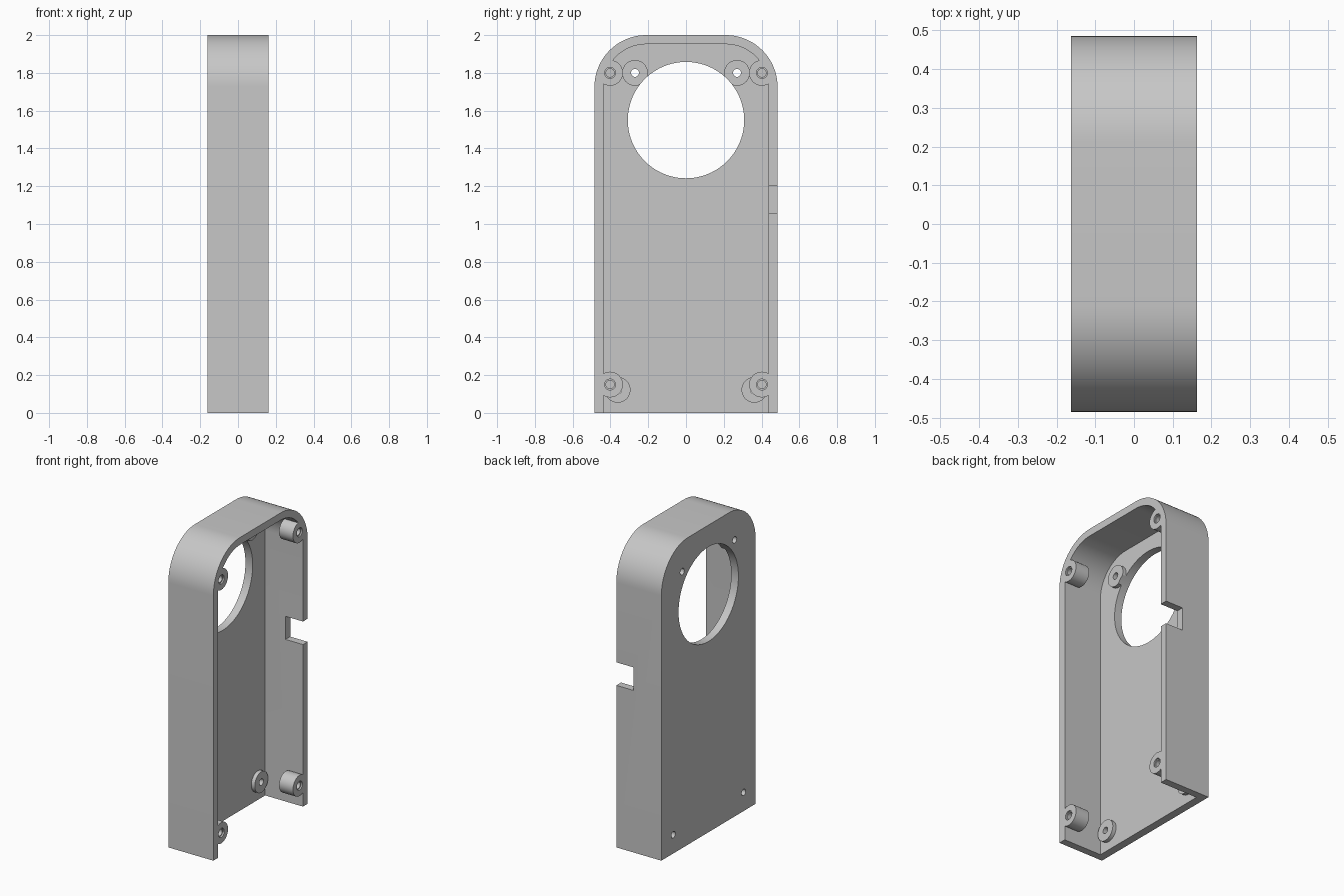
import bpy
import bmesh
from math import sin, cos, pi, radians

cube = bpy.data.objects.get("Cube")
if cube:
    bpy.data.objects.remove(cube)

# Main dimensions
HALF_X, HALF_Y, HEIGHT = 0.162, 0.485, 2.0
WALL, PLATE, CORNER = 0.048, 0.052, 0.275
PLATE_TOP = -HALF_X + PLATE

grey = bpy.data.materials.new("plain grey")
grey.use_nodes = True
colour = (0.57, 0.57, 0.57, 1)
grey.diffuse_color = colour
grey.node_tree.nodes["Principled BSDF"].inputs["Base Color"].default_value = colour


def prism(name, outline, x0, x1):
    """Extrude a y-z outline along x."""
    bm = bmesh.new()
    face = bm.faces.new([bm.verts.new((x0, y, z)) for y, z in outline])
    ext = bmesh.ops.extrude_face_region(bm, geom=[face])
    verts = [v for v in ext["geom"] if isinstance(v, bmesh.types.BMVert)]
    bmesh.ops.translate(bm, verts=verts, vec=(x1 - x0, 0, 0))
    bmesh.ops.recalc_face_normals(bm, faces=bm.faces)
    mesh = bpy.data.meshes.new(name)
    bm.to_mesh(mesh)
    bm.free()
    mesh.materials.append(grey)
    obj = bpy.data.objects.new(name, mesh)
    bpy.context.collection.objects.link(obj)
    return obj


def arc(cy, cz, r, start, end, steps):
    angles = [radians(start + (end - start) * i / steps) for i in range(steps + 1)]
    return [(cy + r * cos(a), cz + r * sin(a)) for a in angles]


def arch(inset, bottom):
    """Upright outline with square feet and rounded shoulders."""
    half, r = HALF_Y - inset, CORNER - inset
    cy, cz = HALF_Y - CORNER, HEIGHT - CORNER
    return ([(-half, bottom), (half, bottom)]
            + arc(cy, cz, r, 0, 90, 20) + arc(-cy, cz, r, 90, 180, 20))


def cylinder(name, y, z, r, x0, x1, sides=32):
    return prism(name, arc(y, z, r, 0, 360, sides)[:-1], x0, x1)


def combine(target, tool, operation):
    mod = target.modifiers.new(tool.name, "BOOLEAN")
    mod.operation = operation
    mod.solver = "EXACT"
    mod.object = tool
    bpy.context.view_layer.objects.active = target
    bpy.ops.object.modifier_apply(modifier=mod.name)
    bpy.data.objects.remove(tool)


# Shell: back plate with side and top walls, open at the bottom
case = prism("case_shell", arch(0, 0), -HALF_X, HALF_X)
combine(case, prism("cavity", arch(WALL, -0.1), PLATE_TOP, HALF_X + 0.1), "DIFFERENCE")

# Cable notch in the rear wall
notch = [(0.4, 1.055), (0.6, 1.055), (0.6, 1.205), (0.4, 1.205)]
combine(case, prism("notch", notch, 0.037, HALF_X + 0.1), "DIFFERENCE")

for side in (-1, 1):
    # Screw posts flush with the open rim, with stepped blind holes
    for z in (0.15, 1.8):
        y = side * 0.402
        combine(case, cylinder("screw_post", y, z, 0.068, 0.062, HALF_X), "UNION")
        combine(case, cylinder("post_bore", y, z, 0.022, 0.075, HALF_X + 0.1), "DIFFERENCE")
        combine(case, cylinder("post_mouth", y, z, 0.029, HALF_X - 0.01, HALF_X + 0.1), "DIFFERENCE")
    # Low bosses on the plate with through holes
    for y, z in ((0.362, 0.122), (0.27, 1.8)):
        y *= side
        combine(case, cylinder("plate_boss", y, z, 0.068, PLATE_TOP - 0.02, PLATE_TOP + 0.025), "UNION")
        combine(case, cylinder("boss_hole", y, z, 0.021, -0.3, PLATE_TOP + 0.05), "DIFFERENCE")

# Large round opening, trimming the upper bosses
combine(case, cylinder("round_opening", 0, 1.55, 0.308, -0.3, 0.04, 96), "DIFFERENCE")

bpy.ops.object.select_all(action="DESELECT")
case.select_set(True)
bpy.context.view_layer.objects.active = case
bpy.ops.object.shade_smooth_by_angle(angle=radians(30))
